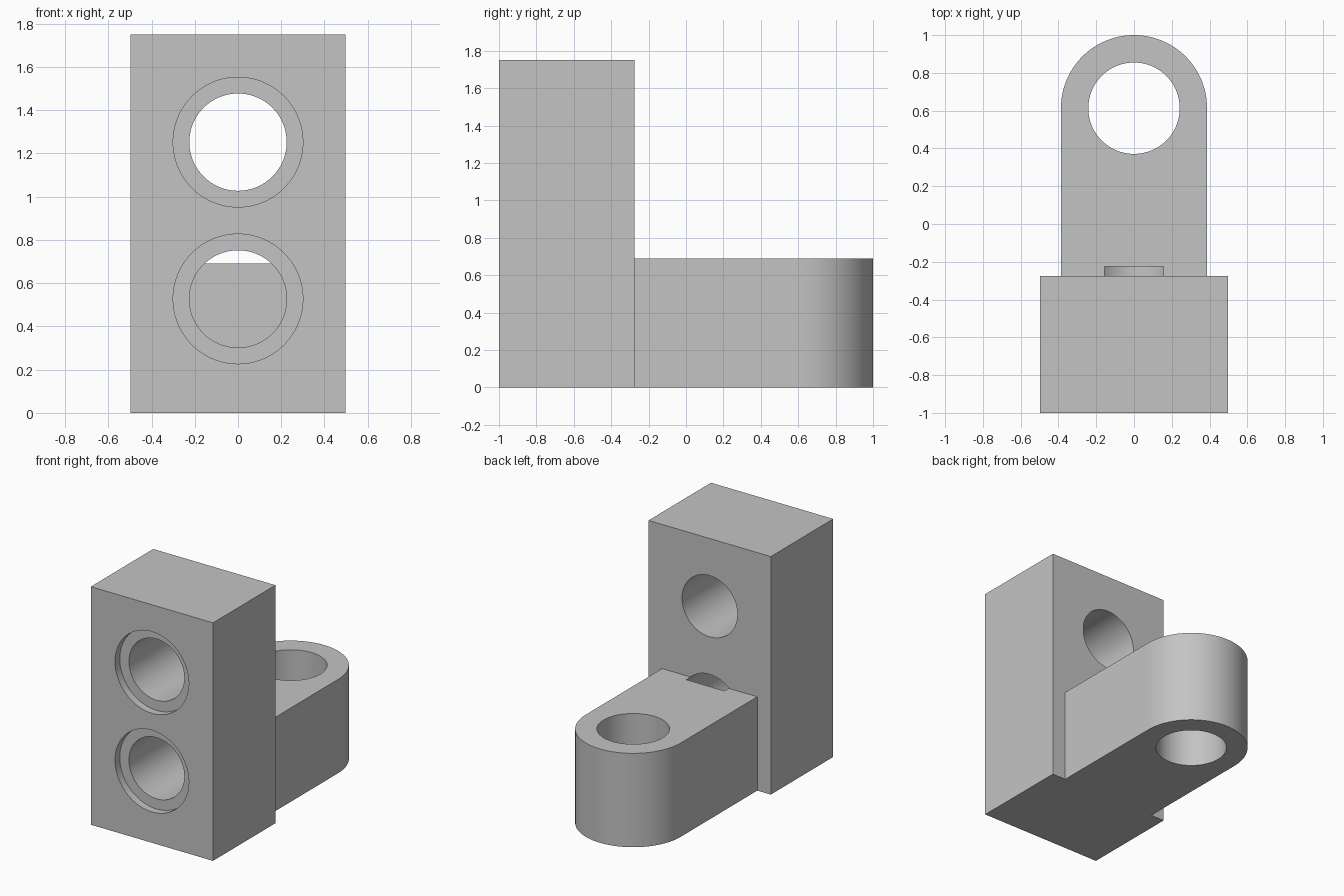
import bpy, bmesh, math
from mathutils import Matrix

if "Cube" in bpy.data.objects:
    bpy.data.objects.remove(bpy.data.objects["Cube"])

FRONT, BLOCK_BACK, HEIGHT, HALF_WIDTH = -1.0, -0.275, 1.75, 0.497
ARM_RADIUS, ARM_HEIGHT = 0.387, 0.69
EYE_Y = 1 - ARM_RADIUS

grey = bpy.data.materials.new("plain_grey")
grey.use_nodes = True
grey.diffuse_color = (0.55, 0.55, 0.55, 1)
grey.node_tree.nodes["Principled BSDF"].inputs["Base Color"].default_value = grey.diffuse_color


def add_object(name, bm):
    bmesh.ops.recalc_face_normals(bm, faces=bm.faces)
    mesh = bpy.data.meshes.new(name)
    bm.to_mesh(mesh)
    bm.free()
    mesh.materials.append(grey)
    obj = bpy.data.objects.new(name, mesh)
    bpy.context.collection.objects.link(obj)
    return obj


def prism(name, outline, z0, z1):
    """Extrude an xy outline upwards."""
    bm = bmesh.new()
    base = bm.faces.new([bm.verts.new((x, y, z0)) for x, y in outline])
    top = bmesh.ops.extrude_face_region(bm, geom=[base])["geom"]
    verts = [v for v in top if isinstance(v, bmesh.types.BMVert)]
    bmesh.ops.translate(bm, verts=verts, vec=(0, 0, z1 - z0))
    return add_object(name, bm)


def cylinder(name, radius, length, centre, along_y):
    bm = bmesh.new()
    turn = Matrix.Rotation(math.radians(90), 4, 'X') if along_y else Matrix()
    bmesh.ops.create_cone(bm, cap_ends=True, segments=96, radius1=radius, radius2=radius,
                          depth=length, matrix=Matrix.Translation(centre) @ turn)
    return add_object(name, bm)


def combine(target, tool, operation):
    mod = target.modifiers.new("boolean", 'BOOLEAN')
    mod.operation, mod.solver, mod.object = operation, 'EXACT', tool
    bpy.context.view_layer.objects.active = target
    bpy.ops.object.modifier_apply(modifier=mod.name)
    bpy.data.objects.remove(tool)


def bore(name, radius, y0, y1, z):
    tool = cylinder(name, radius, y1 - y0, (0, (y0 + y1) / 2, z), True)
    combine(bracket, tool, 'DIFFERENCE')


# Upright block
w = HALF_WIDTH
bracket = prism("bracket", [(-w, FRONT), (w, FRONT), (w, BLOCK_BACK), (-w, BLOCK_BACK)], 0, HEIGHT)

# Rear arm with a rounded end, overlapping into the block
steps = 48
outline = [(-ARM_RADIUS, -0.6), (ARM_RADIUS, -0.6)]
for i in range(steps + 1):
    a = math.pi * i / steps
    outline.append((ARM_RADIUS * math.cos(a), EYE_Y + ARM_RADIUS * math.sin(a)))
combine(bracket, prism("arm", outline, 0, ARM_HEIGHT), 'UNION')

# Vertical eye in the arm
combine(bracket, cylinder("eye", 0.242, 2, (0, EYE_Y, 0.5), False), 'DIFFERENCE')

# Counterbored bolt holes, running slightly past the back of the block
for z in (0.527, 1.252):
    bore("bolt_hole", 0.225, FRONT - 0.1, BLOCK_BACK + 0.05, z)
    bore("counterbore", 0.3, FRONT - 0.1, FRONT + 0.055, z)

# Smooth bores with crisp edges
bpy.ops.object.select_all(action='DESELECT')
bracket.select_set(True)
bpy.context.view_layer.objects.active = bracket
bpy.ops.object.shade_smooth_by_angle(angle=math.radians(30))
